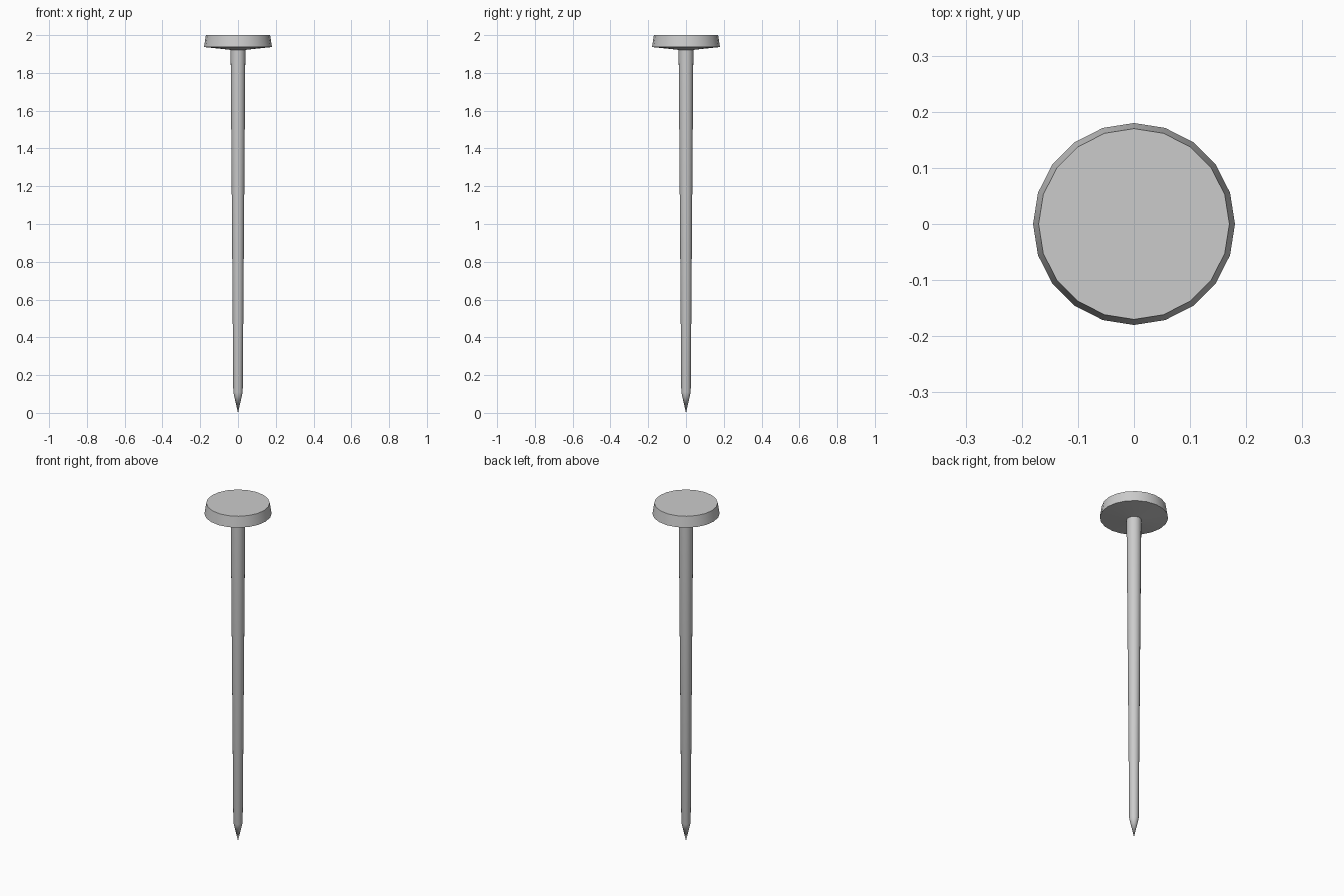
import bpy, bmesh
from math import cos, sin, tau, radians

if "Cube" in bpy.data.objects:
    bpy.data.objects.remove(bpy.data.objects["Cube"])

SIDES = 20


def lathe(name, profile):
    """Revolve (radius, z) points around z; radius 0 makes a pole, open ends are capped."""
    bm = bmesh.new()
    rings = []
    for r, z in profile:
        n = SIDES if r > 0 else 1
        rings.append([bm.verts.new((r * cos(tau * i / n), r * sin(tau * i / n), z))
                      for i in range(n)])
    for a, b in zip(rings, rings[1:]):
        for i in range(SIDES):
            j = (i + 1) % SIDES
            if len(a) == 1:
                bm.faces.new((a[0], b[j], b[i]))
            else:
                bm.faces.new((a[i], a[j], b[j], b[i]))
    for ring in (rings[0], rings[-1]):
        if len(ring) > 1:
            bm.faces.new(ring)
    bmesh.ops.recalc_face_normals(bm, faces=bm.faces)
    mesh = bpy.data.meshes.new(name)
    bm.to_mesh(mesh)
    bm.free()
    obj = bpy.data.objects.new(name, mesh)
    bpy.context.collection.objects.link(obj)
    bpy.ops.object.select_all(action='DESELECT')
    obj.select_set(True)
    bpy.context.view_layer.objects.active = obj
    bpy.ops.object.shade_smooth_by_angle(angle=radians(30))
    return obj


# one continuous nail: point, tapered shank, sloped underside, bevelled head
lathe("nail", [(0, 0), (0.025, 0.11), (0.039, 1.922),
               (0.18, 1.937), (0.17, 2.0)])
